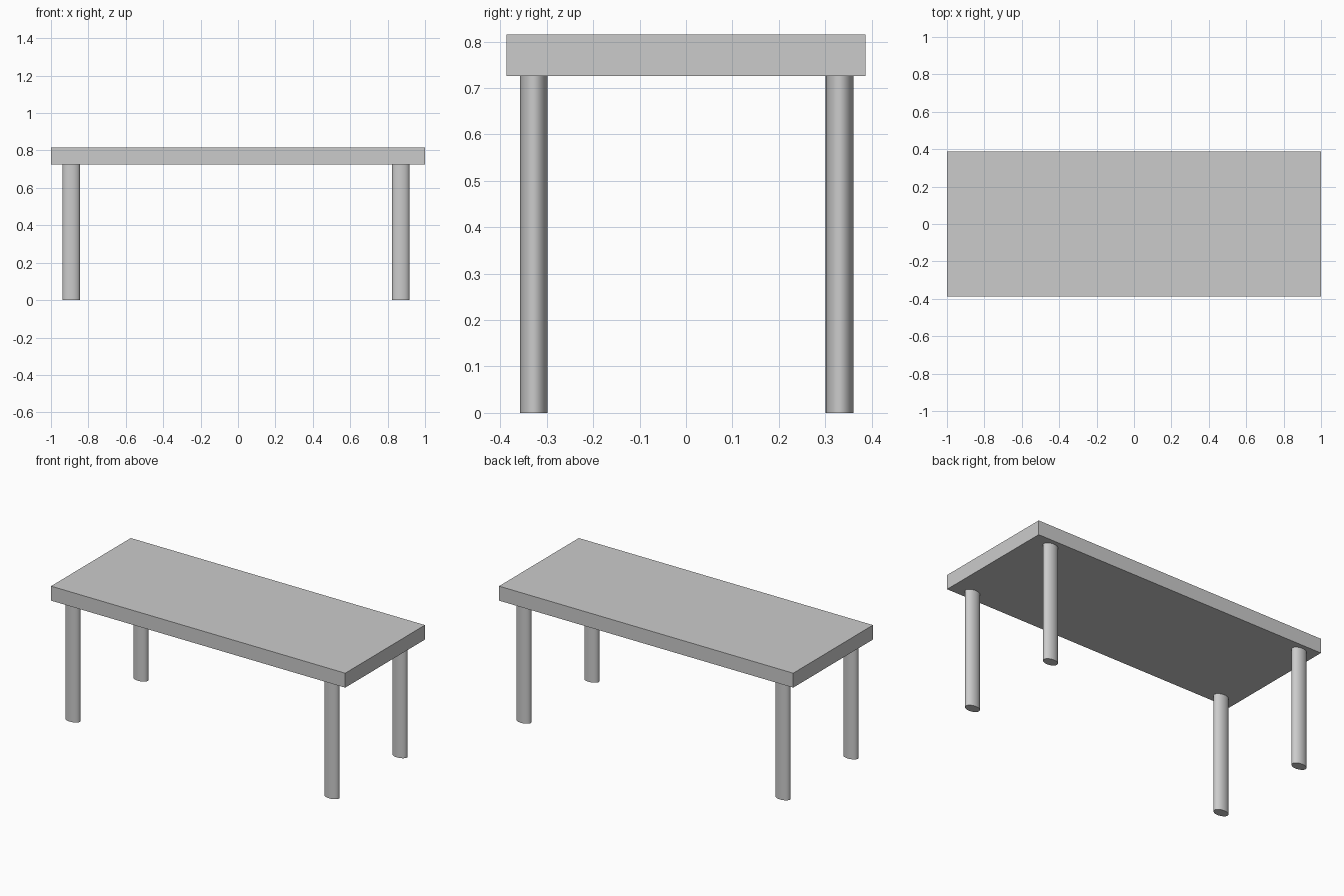
import bpy

cube = bpy.data.objects.get("Cube")
if cube:
    bpy.data.objects.remove(cube, do_unlink=True)

TOP_Z, UNDER_Z = 0.815, 0.726
HALF_DEPTH = 0.387

grey = bpy.data.materials.new("light grey")
grey.use_nodes = True
colour = (0.6, 0.6, 0.6, 1)
grey.diffuse_color = colour
grey.node_tree.nodes["Principled BSDF"].inputs["Base Color"].default_value = colour


def finish(name, scale):
    obj = bpy.context.object
    obj.name = name
    obj.scale = scale
    bpy.ops.object.transform_apply(location=False, rotation=False, scale=True)
    obj.data.materials.append(grey)


# Rectangular slab
bpy.ops.mesh.primitive_cube_add(size=2, location=(0, 0, (TOP_Z + UNDER_Z) / 2))
finish("table_top", (1, HALF_DEPTH, (TOP_Z - UNDER_Z) / 2))

# Four oval legs, slightly off centre
for side, x in (("right", -0.892), ("left", 0.87)):
    for end, y in (("front", -0.328), ("back", 0.331)):
        bpy.ops.mesh.primitive_cylinder_add(
            vertices=48, radius=1, depth=1, location=(x, y, UNDER_Z / 2))
        finish(f"{end}_{side}_leg", (0.047, 0.03, UNDER_Z))
        bpy.ops.object.shade_smooth_by_angle()
